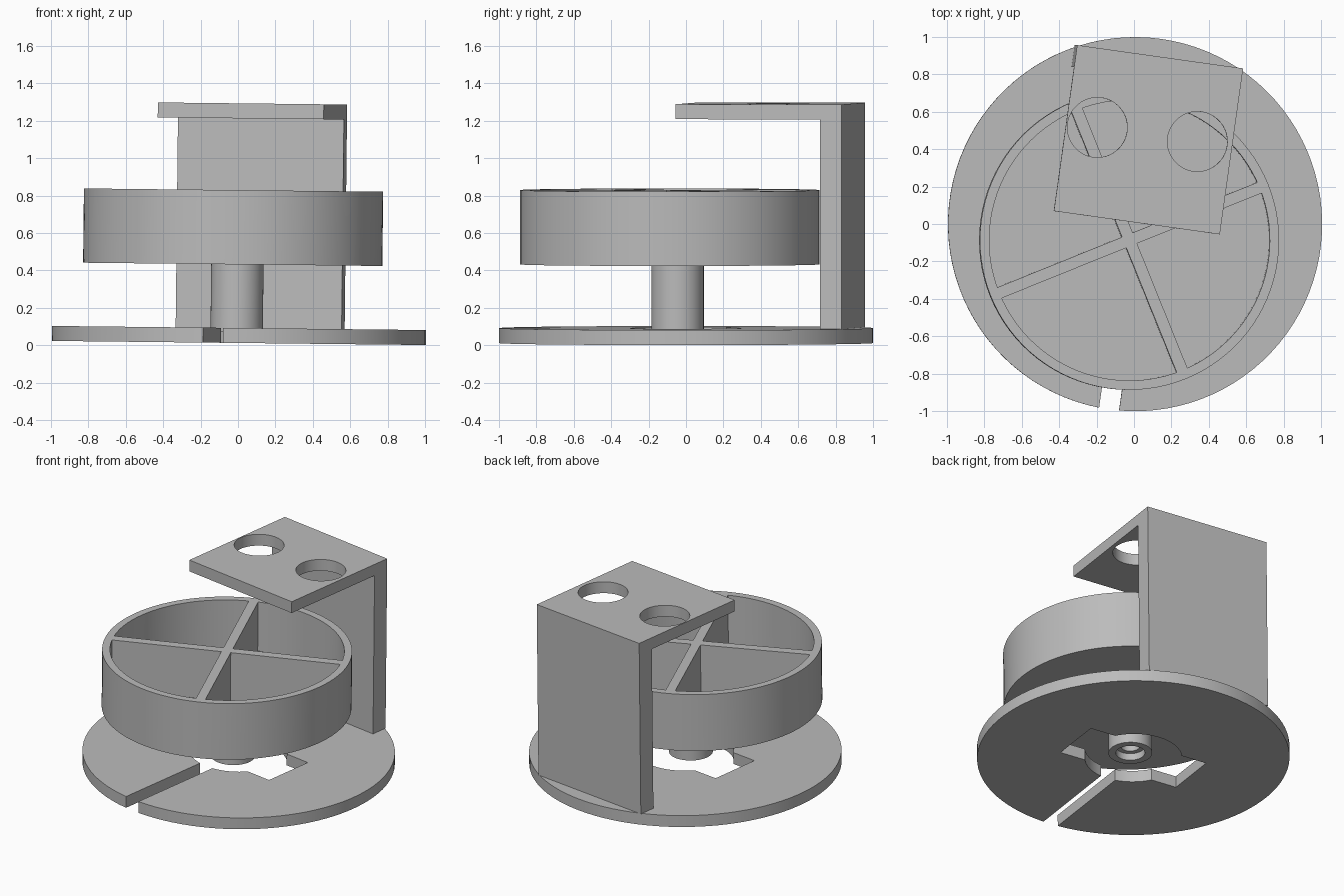
import bpy, bmesh, math
from mathutils import Matrix

cube = bpy.data.objects.get("Cube")
if cube:
    bpy.data.objects.remove(cube, do_unlink=True)

grey = bpy.data.materials.new("plain grey")
grey.use_nodes = True
COLOUR = (0.5, 0.5, 0.5, 1)
grey.diffuse_color = COLOUR
grey.node_tree.nodes["Principled BSDF"].inputs["Base Color"].default_value = COLOUR

# The whole assembly leans very slightly; base and bracket share a turn about z
LEAN = Matrix.Rotation(0.011, 4, 'Y')
TURN = Matrix.Rotation(math.radians(-8), 4, 'Z')
SEGMENTS = 96


def finish(name, bm, matrix):
    bmesh.ops.recalc_face_normals(bm, faces=bm.faces)
    mesh = bpy.data.meshes.new(name)
    bm.to_mesh(mesh)
    bm.free()
    mesh.materials.append(grey)
    obj = bpy.data.objects.new(name, mesh)
    bpy.context.collection.objects.link(obj)
    obj.matrix_world = LEAN @ matrix
    return obj


def activate(obj):
    bpy.ops.object.select_all(action='DESELECT')
    obj.select_set(True)
    bpy.context.view_layer.objects.active = obj


def smooth(obj):
    activate(obj)
    bpy.ops.object.shade_smooth_by_angle(angle=math.radians(30))


def extrude(name, points, vector, matrix):
    """Extrude one closed outline of 3D points along a vector."""
    bm = bmesh.new()
    face = bm.faces.new([bm.verts.new(p) for p in points])
    moved = bmesh.ops.extrude_face_region(bm, geom=[face], use_keep_orig=True)["geom"]
    verts = [g for g in moved if isinstance(g, bmesh.types.BMVert)]
    bmesh.ops.translate(bm, verts=verts, vec=vector)
    return finish(name, bm, matrix)


def lathe(name, profile, matrix):
    """Revolve an (r, z) profile that starts and ends on the axis."""
    bm = bmesh.new()
    verts = [bm.verts.new((r, 0, z)) for r, z in profile]
    edges = [bm.edges.new(pair) for pair in zip(verts, verts[1:])]
    bmesh.ops.spin(bm, geom=verts + edges, cent=(0, 0, 0), axis=(0, 0, 1),
                   angle=math.tau, steps=SEGMENTS, use_merge=True)
    bmesh.ops.remove_doubles(bm, verts=bm.verts, dist=0.0001)
    obj = finish(name, bm, matrix)
    smooth(obj)
    return obj


def arc(radius, start, end, steps):
    return [(radius * math.cos(start + (end - start) * i / steps),
             radius * math.sin(start + (end - start) * i / steps))
            for i in range(steps + 1)]


# Base disc: one outline running round the rim, in along the slot and round the cutout
DOWN = -math.pi / 2
slot, hole, tab_x, tab_y = 0.054, 0.31, 0.435, 0.182
rim_gap = math.asin(slot)
slot_gap = math.asin(slot / hole)
tab = math.asin(tab_y / hole)
outline = arc(1, DOWN + rim_gap, DOWN + math.tau - rim_gap, SEGMENTS)
outline += arc(hole, DOWN - slot_gap, -math.pi + tab, 12)
outline += [(-tab_x, -tab_y), (-tab_x, tab_y)]
outline += arc(hole, math.pi - tab, tab, 24)
outline += [(tab_x, tab_y), (tab_x, -tab_y)]
outline += arc(hole, -tab, DOWN + slot_gap, 12)
base = extrude("base_disc", [(x + 0.005, y, 0.012) for x, y in outline], (0, 0, 0.08), TURN)
smooth(base)

# Bracket: L-shaped profile extruded sideways
half, back, front, inner = 0.448, 0.903, 0.007, 0.785
profile = [(back, 0.09), (back, 1.293), (front, 1.293),
           (front, 1.213), (inner, 1.213), (inner, 0.09)]
bracket = extrude("bracket", [(-half, y, z) for y, z in profile], (2 * half, 0, 0), TURN)

# Two round holes through the bracket's top plate
for side in (-1, 1):
    bm = bmesh.new()
    bmesh.ops.create_cone(bm, cap_ends=True, segments=64, radius1=0.16, radius2=0.16, depth=0.4)
    cutter = finish("hole_cutter", bm, TURN @ Matrix.Translation((side * 0.27 - 0.01, 0.482, 1.25)))
    cutter.hide_render = True
    cut = bracket.modifiers.new("hole", 'BOOLEAN')
    cut.operation, cut.solver, cut.object = 'DIFFERENCE', 'EXACT', cutter
    activate(bracket)
    bpy.ops.object.modifier_apply(modifier=cut.name)
    bpy.data.objects.remove(cutter, do_unlink=True)
smooth(bracket)

# Wheel: shallow open drum with a floor
bottom, floor, top = 0.432, 0.482, 0.829
WHEEL = Matrix.Translation((-0.033, -0.087, 0)) @ Matrix.Rotation(math.radians(22), 4, 'Z')
lathe("wheel_drum", [(0, bottom), (0.8, bottom), (0.8, top), (0.75, top),
                     (0.75, floor), (0, floor)], WHEEL)

# Crossed dividers inside the drum, as one plus-shaped outline
w, reach = 0.031, 0.752
plus = []
for quarter in range(4):
    turn = Matrix.Rotation(quarter * math.pi / 2, 2)
    plus += [turn @ Matrix.Identity(2) @ v for v in
             (Matrix(((reach, -w), (reach, w), (w, w))))]
extrude("wheel_dividers", [(p[0], p[1], floor - 0.01) for p in plus],
        (0, 0, top - floor + 0.01), WHEEL)

# Axle: hollow post with a stepped bore
lathe("axle", [(0, 0.36), (0.06, 0.36), (0.06, 0.12), (0.093, 0.12), (0.093, 0.072),
               (0.14, 0.072), (0.14, bottom + 0.01), (0, bottom + 0.01)],
      Matrix.Translation((-0.008, -0.045, 0)))
